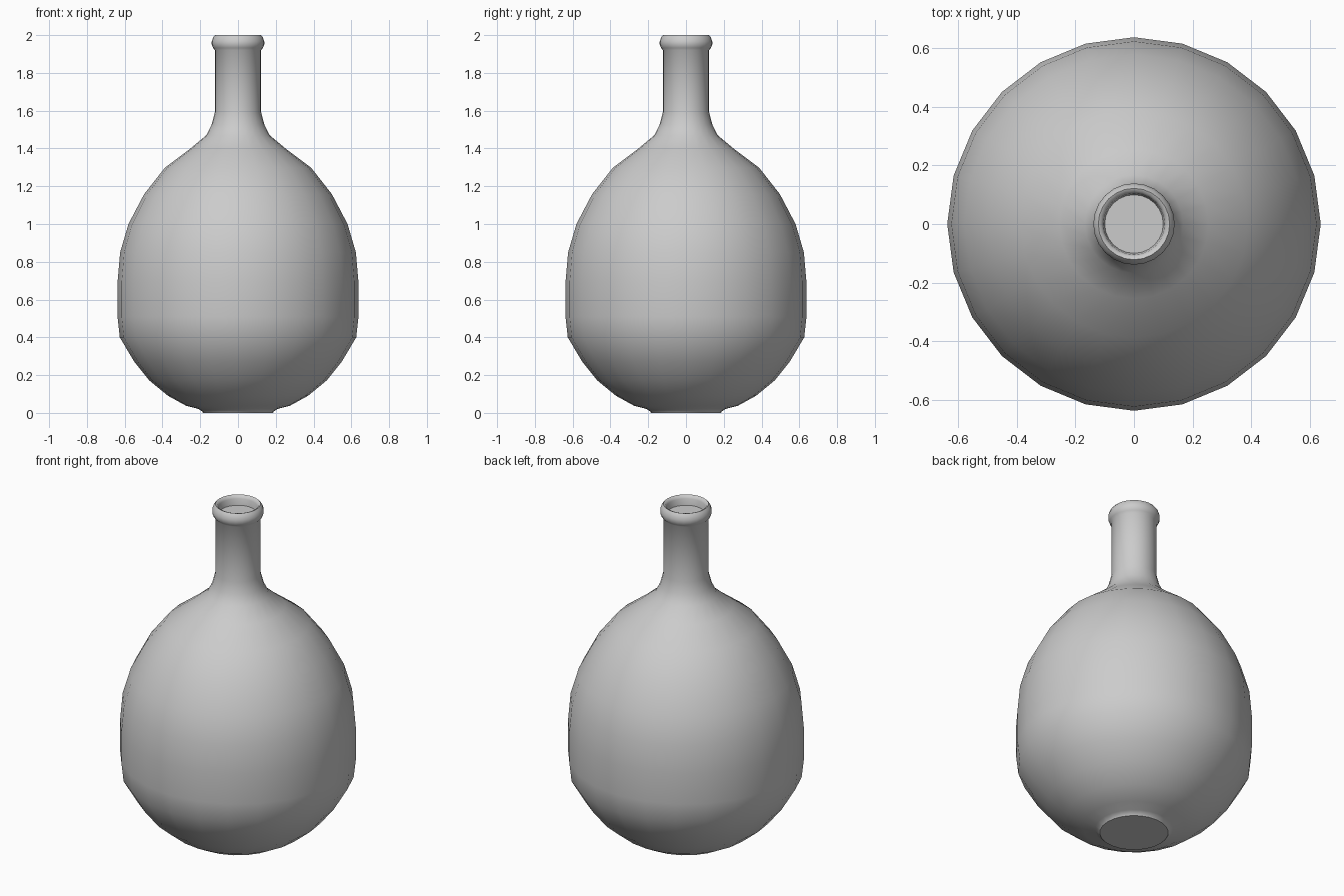
import bpy, bmesh
from math import cos, sin, tau, radians

if "Cube" in bpy.data.objects:
    bpy.data.objects.remove(bpy.data.objects["Cube"])

SIDES = 24

# Half outline (radius, height): foot, body, shoulder, neck, rolled lip, recessed mouth
PROFILE = [
    (0.185, 0.0), (0.19, 0.008), (0.21, 0.021), (0.275, 0.038), (0.37, 0.09),
    (0.47, 0.172), (0.55, 0.272), (0.626, 0.40), (0.638, 0.51), (0.638, 0.69),
    (0.624, 0.85), (0.58, 1.0), (0.497, 1.158), (0.388, 1.297), (0.255, 1.397),
    (0.168, 1.47), (0.14, 1.525), (0.123, 1.59), (0.122, 1.92),
    (0.132, 1.932), (0.139, 1.95), (0.139, 1.967), (0.132, 1.988), (0.122, 2.0),
    (0.112, 1.996), (0.105, 1.982), (0.10, 1.945),
]


def lathe(name, profile, sides):
    bm = bmesh.new()
    rings = [[bm.verts.new((r * cos(tau * i / sides), r * sin(tau * i / sides), z))
              for i in range(sides)] for r, z in profile]
    for low, high in zip(rings, rings[1:]):
        for i in range(sides):
            j = (i + 1) % sides
            bm.faces.new((low[i], low[j], high[j], high[i]))
    # Flat base and the floor of the mouth
    bm.faces.new(rings[0][::-1])
    bm.faces.new(rings[-1])
    bmesh.ops.recalc_face_normals(bm, faces=bm.faces)
    mesh = bpy.data.meshes.new(name)
    bm.to_mesh(mesh)
    bm.free()
    obj = bpy.data.objects.new(name, mesh)
    bpy.context.collection.objects.link(obj)
    return obj


# Round flask
flask = lathe("flask", PROFILE, SIDES)
bpy.context.view_layer.objects.active = flask
flask.select_set(True)
bpy.ops.object.shade_smooth_by_angle(angle=radians(55))
